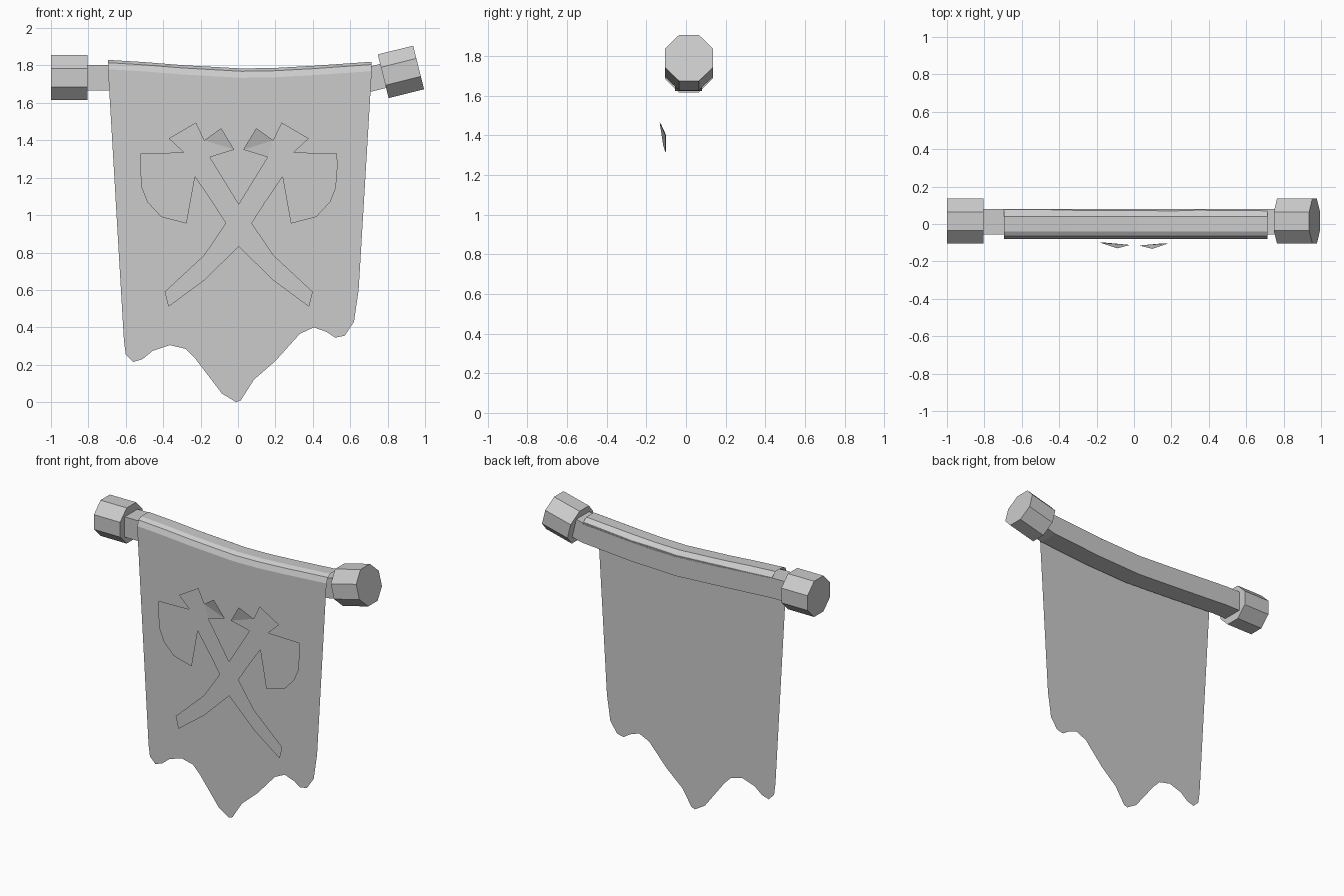
import bpy
import bmesh
import math
from mathutils import Matrix

old = bpy.data.objects.get("Cube")
if old:
    bpy.data.objects.remove(old, do_unlink=True)

grey = bpy.data.materials.new("plain grey")
grey.use_nodes = True
grey.diffuse_color = (0.6, 0.6, 0.6, 1)
grey.node_tree.nodes["Principled BSDF"].inputs["Base Color"].default_value = (0.6, 0.6, 0.6, 1)


def finish(name, bm):
    mesh = bpy.data.meshes.new(name)
    bm.to_mesh(mesh)
    bm.free()
    mesh.materials.append(grey)
    obj = bpy.data.objects.new(name, mesh)
    bpy.context.scene.collection.objects.link(obj)
    return obj


def sweep(name, path, profile, closed):
    """Carry a (y, z) profile along a path of (x, z) points."""
    bm = bmesh.new()
    rings = [[bm.verts.new((x, y, z + dz)) for y, dz in profile] for x, z in path]
    count = len(profile)
    for a, b in zip(rings, rings[1:]):
        for i in range(count if closed else count - 1):
            j = (i + 1) % count
            bm.faces.new((a[i], b[i], b[j], a[j]))
    if closed:
        bm.faces.new(rings[0])
        bm.faces.new(rings[-1][::-1])
        bmesh.ops.recalc_face_normals(bm, faces=bm.faces)
    return finish(name, bm)


def sheet(name, points):
    """Flat sheet from an outline, facing the front."""
    bm = bmesh.new()
    face = bm.faces.new([bm.verts.new(p) for p in points])
    face.normal_update()
    if face.normal.y > 0:
        face.normal_flip()
    bmesh.ops.triangulate(bm, faces=[face])
    return finish(name, bm)


def knob(name, x, z, tilt):
    """Eight-sided end of the pole, lying along x."""
    bm = bmesh.new()
    turn = (Matrix.Translation((x, 0.015, z))
            @ Matrix.Rotation(math.radians(90 - tilt), 4, 'Y')
            @ Matrix.Rotation(math.radians(22.5), 4, 'Z'))
    radius = 0.12 / math.cos(math.pi / 8)
    bmesh.ops.create_cone(bm, cap_ends=True, segments=8, radius1=radius,
                          radius2=radius, depth=0.195, matrix=turn)
    return finish(name, bm)


# Sagging square pole with a knob at each end
pole_path = [(-0.85, 1.735), (-0.7, 1.735), (-0.3, 1.71), (0.02, 1.692),
             (0.35, 1.702), (0.72, 1.73), (0.84, 1.76)]
half = 0.068
sweep("pole", pole_path,
      [(0.012 + sy * half, sz * half) for sy, sz in ((-1, -1), (1, -1), (1, 1), (-1, 1))], True)
knob("right_knob", -0.902, 1.735, 0)
knob("left_knob", 0.871, 1.766, 14)

# Cloth folded over the pole
top_line = [(-0.695, 1.83), (-0.5, 1.818), (-0.3, 1.802), (0.02, 1.784),
            (0.2, 1.787), (0.4, 1.798), (0.715, 1.82)]
sweep("cloth_fold", top_line,
      [(-0.08, -0.05), (-0.065, -0.015), (-0.04, 0), (0.04, 0), (0.081, -0.03)], False)

# Hanging cloth with a ragged lower edge
hem = [(0.645, 0.6), (0.62, 0.43), (0.57, 0.355), (0.52, 0.345), (0.475, 0.375),
       (0.405, 0.4), (0.33, 0.365), (0.2, 0.22), (0.085, 0.12), (0.015, 0.01),
       (-0.01, 0), (-0.085, 0.045), (-0.23, 0.235), (-0.28, 0.285), (-0.365, 0.305),
       (-0.455, 0.275), (-0.51, 0.23), (-0.56, 0.215), (-0.6, 0.255), (-0.61, 0.33)]
sheet("hanging_cloth", [(x, -0.08, z - 0.05) for x, z in top_line]
      + [(x, -0.08, z) for x, z in hem])

# Crossed axes standing just off the cloth, inner prongs bent forward
axe = [(-0.52, 1.33), (-0.29, 1.335), (-0.37, 1.41), (-0.225, 1.495), (-0.18, 1.4),
       (-0.09, 1.465), (-0.02, 1.35), (-0.15, 1.31), (0.01, 1.05), (0.085, 0.94),
       (0.19, 0.785), (0.4, 0.59), (0.38, 0.51), (0.19, 0.65), (0.005, 0.83),
       (-0.055, 0.94), (-0.135, 1.065), (-0.23, 1.205), (-0.275, 0.955),
       (-0.41, 0.99), (-0.485, 1.07), (-0.515, 1.145), (-0.525, 1.27)]
for name, side, depth in (("right_axe", 1, -0.1), ("left_axe", -1, -0.103)):
    points = []
    for x, z in axe:
        bend = 0.0
        if x > -0.12 and z > 1.3:
            bend = 0.03 if z > 1.4 else 0.012
        points.append((side * x + (0.008 if side < 0 else 0), depth - bend, z))
    sheet(name, points)
